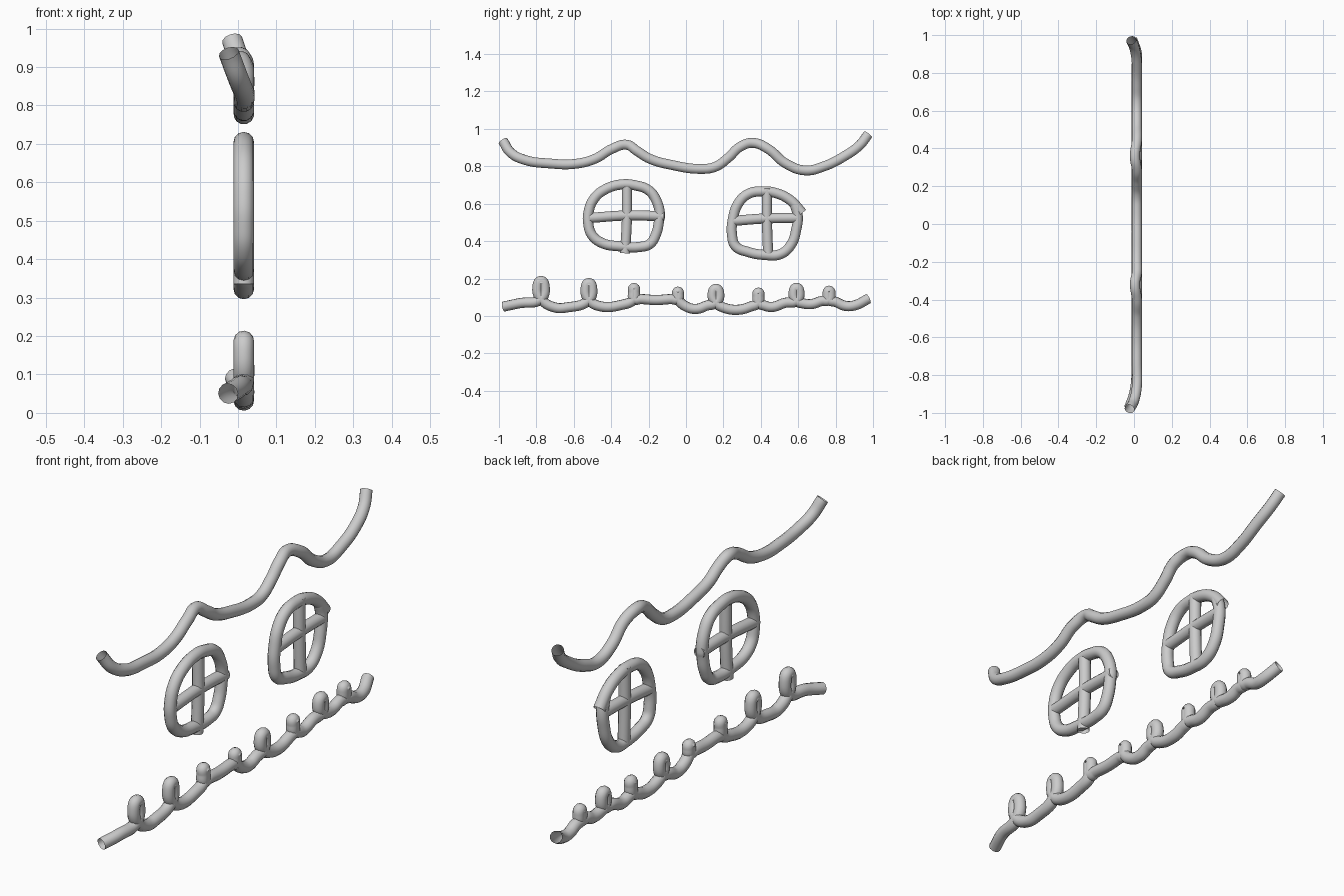
import bpy

R = 0.027      # tube radius
X = 0.015      # plane in which the strokes lie


def tube(name, pts, cyclic=False):
    """Open round tube through (y, z) or (y, z, x) points."""
    cu = bpy.data.curves.new(name, 'CURVE')
    cu.dimensions = '3D'
    cu.bevel_depth = R
    cu.bevel_resolution = 4
    cu.resolution_u = 8
    cu.use_fill_caps = False
    sp = cu.splines.new('BEZIER')
    sp.bezier_points.add(len(pts) - 1)
    for bp, p in zip(sp.bezier_points, pts):
        bp.co = (p[2] if len(p) > 2 else X, p[0], p[1])
        bp.handle_left_type = bp.handle_right_type = 'AUTO'
    sp.use_cyclic_u = cyclic
    ob = bpy.data.objects.new(name, cu)
    bpy.context.collection.objects.link(ob)
    bpy.ops.object.select_all(action='DESELECT')
    ob.select_set(True)
    bpy.context.view_layer.objects.active = ob
    bpy.ops.object.convert(target='MESH')
    bpy.ops.object.shade_smooth()
    return ob


# wavy roof line, ends bending back in x
tube("roof_line", [
    (-.979, .936, -.024), (-.936, .872, 0), (-.861, .834), (-.727, .815),
    (-.594, .813), (-.487, .84), (-.396, .893), (-.316, .915, .005),
    (-.262, .882), (-.193, .84), (-.075, .807), (.075, .786), (.155, .797),
    (.225, .845), (.289, .904), (.358, .925, .005), (.439, .893),
    (.529, .818), (.636, .778), (.743, .802), (.85, .856), (.93, .914, .003),
    (.973, .970, -.015)])

# curly ground line: each loop is (centre y, base z, top z, half width)
loops = [(-.775, .09, .187, .02), (-.519, .085, .176, .018),
         (-.278, .09, .15, .005), (-.043, .09, .13, .005),
         (.16, .07, .145, .018), (.387, .07, .125, .005),
         (.591, .08, .15, .016), (.765, .085, .135, .008)]
# low points following each loop
valleys = [[(-.70, .045), (-.64, .045)],
           [(-.46, .052), (-.35, .058)],
           [(-.24, .09), (-.16, .085), (-.08, .09)],
           [(.005, .048), (.06, .038), (.11, .055)],
           [(.20, .045), (.28, .033), (.345, .05)],
           [(.42, .055), (.46, .048), (.53, .07)],
           [(.63, .066), (.675, .064), (.725, .08)],
           [(.80, .075), (.85, .054), (.90, .056), (.975, .092, -.008)]]
path = [(-.975, .05, -.026), (-.89, .068, .003)]
for (cy, base, top, w), low in zip(loops, valleys):
    mid = base + (top - base) * 0.6
    path += [(cy, base), (cy + w, mid), (cy, top), (cy - w, mid),
             (cy, base)] + low
tube("curly_ground_line", path)

# left window: rounded frame and cross bars
tube("left_window_frame", [
    (-.139, .535), (-.16, .62), (-.20, .672), (-.267, .697), (-.342, .703),
    (-.433, .676), (-.492, .626), (-.522, .55), (-.522, .49), (-.503, .433),
    (-.449, .39), (-.353, .372), (-.246, .369), (-.193, .385),
    (-.16, .438), (-.142, .52)], True)
tube("left_window_crossbar", [(-.513, .524), (-.316, .537), (-.118, .533)])
tube("left_window_upright", [(-.316, .69), (-.316, .52), (-.326, .335)])

# right window: frame stroke overshoots its start
tube("right_window_frame", [
    (.622, .55), (.556, .62), (.476, .658), (.406, .666), (.332, .652),
    (.278, .599), (.251, .519), (.246, .433), (.265, .373), (.332, .342),
    (.422, .326), (.503, .33), (.561, .38), (.59, .465), (.597, .54),
    (.58, .60)])
tube("right_window_crossbar", [(.251, .508), (.422, .521), (.60, .524)])
tube("right_window_upright", [(.433, .68), (.433, .51), (.439, .33)])
